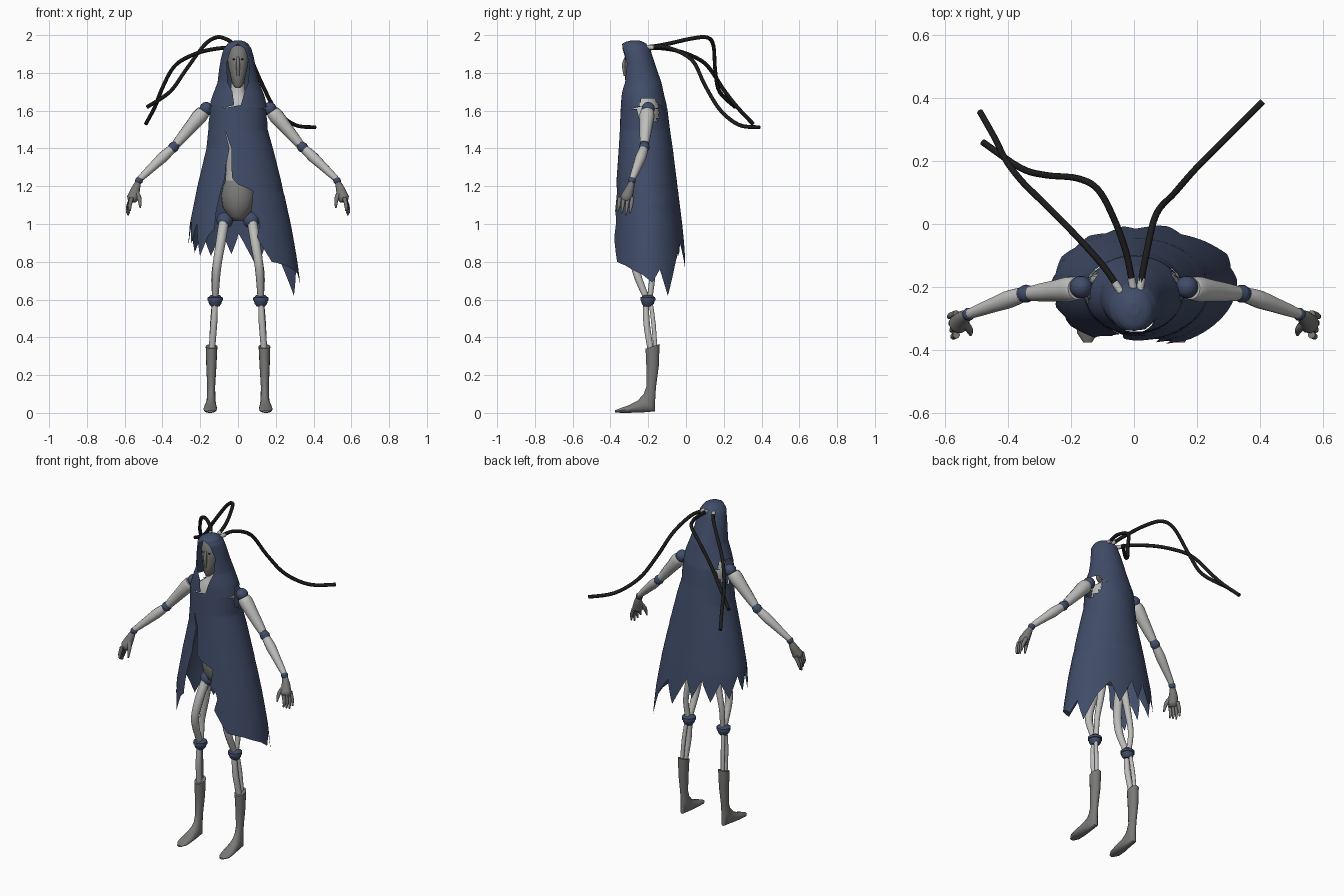
import bpy, math
from mathutils import Vector as V


def material(name, rgb):
    m = bpy.data.materials.new(name)
    m.diffuse_color = (*rgb, 1)
    return m


BLUE = material("slate blue cloth", (0.052, 0.073, 0.14))
LIGHT = material("pale grey", (0.52, 0.52, 0.51))
GREY = material("mid grey", (0.19, 0.19, 0.185))
BLACK = material("black", (0.012, 0.012, 0.012))


def make(name, verts, faces, mat, angle=50):
    me = bpy.data.meshes.new(name)
    me.from_pydata([tuple(v) for v in verts], [], faces)
    me.materials.append(mat)
    me.update()
    ob = bpy.data.objects.new(name, me)
    bpy.context.collection.objects.link(ob)
    bpy.ops.object.select_all(action='DESELECT')
    ob.select_set(True)
    bpy.context.view_layer.objects.active = ob
    bpy.ops.object.shade_smooth_by_angle(angle=math.radians(angle))
    return ob


def loft(name, rings, mat, n=16):
    """Skin rings given as (centre, half axis a, half axis b), with end caps."""
    verts, faces = [], []
    for c, a, b in rings:
        for i in range(n):
            t = math.tau * i / n
            verts.append(V(c) + V(a) * math.cos(t) + V(b) * math.sin(t))
    for r in range(len(rings) - 1):
        for i in range(n):
            j = (i + 1) % n
            faces.append((r * n + i, r * n + j, r * n + n + j, r * n + n + i))
    faces.append(tuple(reversed(range(n))))
    faces.append(tuple(range(len(verts) - n, len(verts))))
    return make(name, verts, faces, mat)


def column(name, rows, mat, n=20):
    """Upright loft from rows of (z, centre y, half width, half depth)."""
    return loft(name, [((0, y, z), (rx, 0, 0), (0, ry, 0)) for z, y, rx, ry in rows], mat, n)


def catmull(p, t):
    i = min(int(t), len(p) - 2)
    f = t - i
    a, b, c, d = p[max(i - 1, 0)], p[i], p[i + 1], p[min(i + 2, len(p) - 1)]
    return 0.5 * (2 * b + (c - a) * f + (2 * a - 5 * b + 4 * c - d) * f * f
                  + (3 * b - a - 3 * c + d) * f ** 3)


def tube(name, pts, radii, mat, n=10, steps=5):
    pts = [V(p) for p in pts]
    if not isinstance(radii, (list, tuple)):
        radii = [radii] * len(pts)
    total = (len(pts) - 1) * steps
    path = [catmull(pts, k / steps) for k in range(total + 1)]
    side, rings = V((0.3, 1, 0.2)), []
    for k, c in enumerate(path):
        d = (path[min(k + 1, total)] - path[max(k - 1, 0)]).normalized()
        side = (side - d * side.dot(d)).normalized()
        i = min(k // steps, len(pts) - 2)
        f = k / steps - i
        r = radii[i] * (1 - f) + radii[i + 1] * f
        rings.append((c, side * r, d.cross(side) * r))
    return loft(name, rings, mat, n)


def ball(name, c, r, mat, flat=1.0):
    rings = []
    for k in range(9):
        a = math.pi * (0.04 + 0.92 * k / 8)
        q = r * math.sin(a)
        rings.append(((c[0], c[1], c[2] - r * flat * math.cos(a)), (q, 0, 0), (0, q, 0)))
    return loft(name, rings, mat, 14)


def table(rows, x):
    """Linear lookup in rows ordered by their first value."""
    rows = sorted(rows)
    if x <= rows[0][0]:
        return rows[0][1:]
    for p, q in zip(rows, rows[1:]):
        if x <= q[0]:
            f = (x - p[0]) / (q[0] - p[0])
            return tuple(a + (b - a) * f for a, b in zip(p[1:], q[1:]))
    return rows[-1][1:]


# Hooded cloak: outline by height (z, left x, right x, front y, back y)
OUTLINE = [(1.972, -.015, .015, -.29, -.25), (1.96, -.05, .05, -.335, -.215),
           (1.93, -.075, .07, -.345, -.19), (1.88, -.09, .085, -.335, -.175),
           (1.82, -.10, .095, -.335, -.155), (1.75, -.108, .112, -.335, -.13),
           (1.68, -.135, .14, -.343, -.115), (1.62, -.155, .155, -.346, -.10),
           (1.5, -.157, .157, -.35, -.085), (1.4, -.167, .185, -.356, -.07),
           (1.2, -.215, .235, -.37, -.045), (1.0, -.255, .28, -.385, -.02),
           (.8, -.27, .315, -.395, 0), (.6, -.28, .34, -.40, .005)]
# Front opening (z, left edge x, right edge x)
OPENING = [(1.955, 0, 0), (1.93, -.035, .035), (1.85, -.06, .06), (1.75, -.055, .055),
           (1.70, -.03, .035), (1.63, -.02, .015), (1.61, -.095, -.095), (1.5, -.07, -.07),
           (1.4, -.045, -.035), (1.3, -.065, -.035), (1.24, -.07, -.03), (1.21, -.08, 0),
           (1.18, -.09, .08), (1.07, -.115, .07), (1.02, -.12, .12), (.93, -.13, .10)]
# Torn hem (angle from the front, z)
HEM = [(13, .93), (30, .80), (50, .78), (80, .73), (95, .69), (106, .76), (120, .62),
       (135, .80), (150, .90), (164, .77), (180, .95), (190, .84), (200, .96), (214, .83),
       (226, .95), (240, .85), (254, .98), (266, .88), (280, 1.02), (290, .89),
       (299, 1.0), (310, .83), (322, .94), (329, .97)]
cols = [p[0] + (q[0] - p[0]) * k / 4 for p, q in zip(HEM, HEM[1:]) for k in range(4)] + [329]
heights = sorted({1.972 - .0205 * i for i in range(38)} | {r[0] for r in OPENING if r[0] > 1.2}
                 | {1.968, 1.964}, reverse=True)
verts, faces = [], []
nc, low = len(cols), heights[-1]
for row in range(len(heights) + 8):
    for ang in cols:
        hem = table(HEM, ang)[0]
        z = heights[row] if row < len(heights) else low + (hem - low) * (row - len(heights) + 1) / 8
        xl, xr, yf, yb = table(OUTLINE, z)
        xc, rx = (xl + xr) / 2, (xr - xl) / 2
        el, er = [math.asin(max(-.95, min(.95, (e - xc) / rx))) for e in table(OPENING, z)]
        t = er + (math.tau + el - er) * (ang - 13) / 316
        verts.append((xc + rx * math.sin(t), (yf + yb) / 2 - (yb - yf) / 2 * math.cos(t), z))
for r in range(len(heights) + 7):
    for c in range(nc - 1):
        f = (r * nc + c, r * nc + c + 1, r * nc + nc + c + 1, r * nc + nc + c)
        m = sum((V(verts[i]) for i in f), V()) / 4
        # leave the armholes open
        if abs(m.x) > .08 and ((m.y + .2) / .058) ** 2 + ((m.z - 1.6) / .072) ** 2 < 1:
            continue
        faces.append(f)
faces.append(tuple(range(nc)))
make("hooded_cloak", verts, faces, BLUE, 60)

# Body under the cloak
column("torso", [(1.18, -.2, .07, .055), (1.33, -.21, .062, .055), (1.45, -.22, .09, .075),
                 (1.56, -.22, .118, .085), (1.63, -.22, .11, .08), (1.67, -.22, .06, .06),
                 (1.70, -.225, .038, .04), (1.78, -.235, .034, .036)], LIGHT)
column("pelvis", [(1.015, -.205, .02, .03), (1.04, -.205, .05, .055), (1.09, -.21, .082, .075),
                  (1.15, -.21, .09, .08), (1.2, -.21, .08, .07), (1.23, -.21, .066, .055)], GREY)

# Mask-like head
column("head", [(1.72, -.29, .012, .018), (1.74, -.285, .03, .034), (1.79, -.275, .041, .05),
                (1.84, -.268, .053, .056), (1.88, -.266, .057, .057), (1.92, -.266, .048, .05),
                (1.945, -.266, .025, .03)], GREY)
tube("nose_ridge", [(0, -.318, 1.885), (0, -.329, 1.84), (0, -.322, 1.785)], [.006, .011, .008], GREY, 8)

for s, side in ((-1, "left"), (1, "right")):
    def P(x, y, z):
        return (s * x, y, z)

    # Eye
    ball(side + "_eye", P(.021, -.315, 1.872), .007, BLACK, .6)
    # Arm
    ball(side + "_shoulder_joint", P(.168, -.2, 1.61), .036, BLUE)
    tube(side + "_upper_arm", [P(.182, -.205, 1.597), P(.205, -.207, 1.568), P(.325, -.22, 1.425)],
         [.034, .041, .024], LIGHT, 12, 3)
    tube(side + "_elbow_joint", [P(.324, -.219, 1.425), P(.342, -.221, 1.406), P(.362, -.226, 1.388)],
         [.021, .029, .021], BLUE, 12)
    tube(side + "_forearm", [P(.355, -.225, 1.393), P(.40, -.24, 1.352), P(.522, -.285, 1.236)],
         [.024, .029, .016], LIGHT, 12, 3)
    tube(side + "_wrist_joint", [P(.514, -.282, 1.242), P(.524, -.286, 1.23), P(.533, -.289, 1.217)],
         [.015, .021, .015], BLUE, 12)
    # Hand with four fingers and a thumb
    tube(side + "_palm", [P(.528, -.288, 1.222), P(.542, -.298, 1.185), P(.556, -.316, 1.14),
                          P(.562, -.322, 1.12)], [.014, .024, .032, .02], GREY, 12)
    for k in range(4):
        y = -.285 - .022 * k
        end = 1.045 + .012 * abs(k - 1)
        tube(f"{side}_finger_{k + 1}", [P(.563, y, 1.14), P(.582 - .003 * k, y - .006, 1.095),
                                        P(.588 - .006 * k, y - .012, end)], [.012, .01, .004], GREY, 8, 3)
    tube(side + "_thumb", [P(.543, -.308, 1.175), P(.522, -.335, 1.135), P(.518, -.352, 1.085)],
         [.016, .012, .004], GREY, 8, 3)
    # Leg of paired bowed rods
    ball(side + "_hip_joint", P(.07, -.2, 1.02), .044, BLUE)
    tube(side + "_thigh_front", [P(.075, -.215, 1.01), P(.092, -.255, .9), P(.112, -.268, .77),
                                 P(.12, -.215, .62)], [.027, .026, .023, .017], LIGHT)
    tube(side + "_thigh_back", [P(.075, -.185, 1.01), P(.10, -.178, .87), P(.125, -.178, .73),
                                P(.122, -.19, .62)], [.025, .02, .016, .015], LIGHT)
    loft(side + "_knee_joint", [(P(.121, -.202, z), (r, 0, 0), (0, r, 0)) for z, r in
                                ((.563, .022), (.578, .033), (.595, .037), (.596, .041),
                                 (.612, .04), (.613, .034), (.624, .024))], BLUE, 14)
    tube(side + "_shin_front", [P(.122, -.212, .58), P(.128, -.208, .47), P(.138, -.188, .34)],
         [.015, .018, .017], LIGHT)
    tube(side + "_shin_back", [P(.128, -.186, .58), P(.136, -.172, .47), P(.142, -.162, .34)],
         [.011, .012, .011], LIGHT)
    # Boot: (x, y, z, tilt, half width, half length)
    rings = []
    for x, y, z, tilt, w, d in ((.14, -.177, .352, -18, .031, .04), (.141, -.177, .25, 0, .027, .034),
                                (.142, -.184, .14, 3, .021, .026), (.142, -.193, .09, 20, .022, .033),
                                (.143, -.201, .046, 45, .026, .055), (.145, -.25, .033, 78, .032, .033),
                                (.147, -.30, .021, 88, .036, .021), (.148, -.345, .013, 90, .033, .013),
                                (.147, -.375, .008, 90, .014, .006)):
        a = math.radians(tilt)
        rings.append((P(x, y, z), (s * w, 0, 0), (0, d * math.cos(a), -d * math.sin(a))))
    loft(side + "_boot", rings, GREY, 14)

# Long trailing strands with pale sockets at the hood
STRANDS = [
    [(.02, -.2, 1.935), (.038, -.1, 1.935), (.07, .03, 1.87), (.13, .1, 1.735),
     (.2, .18, 1.605), (.3, .28, 1.525), (.408, .388, 1.512)],
    [(-.045, -.21, 1.93), (-.1, -.13, 1.93), (-.2, -.02, 1.91), (-.3, .08, 1.865),
     (-.355, .135, 1.81), (-.405, .2, 1.71), (-.44, .27, 1.62), (-.488, .355, 1.53)],
    [(-.003, -.2, 1.935), (-.025, -.09, 1.955), (-.065, .02, 1.98), (-.115, .11, 1.988),
     (-.18, .145, 1.945), (-.28, .155, 1.81), (-.36, .178, 1.7), (-.48, .26, 1.62)]]
for k, pts in enumerate(STRANDS):
    tube(f"strand_{k + 1}", pts, .0105, BLACK, 8)
    a, b = V(pts[0]), V(pts[1])
    d = (b - a).normalized()
    tube(f"strand_socket_{k + 1}", [a - d * .02, a + d * .015, a + d * .03], .0125, LIGHT, 8, 2)
